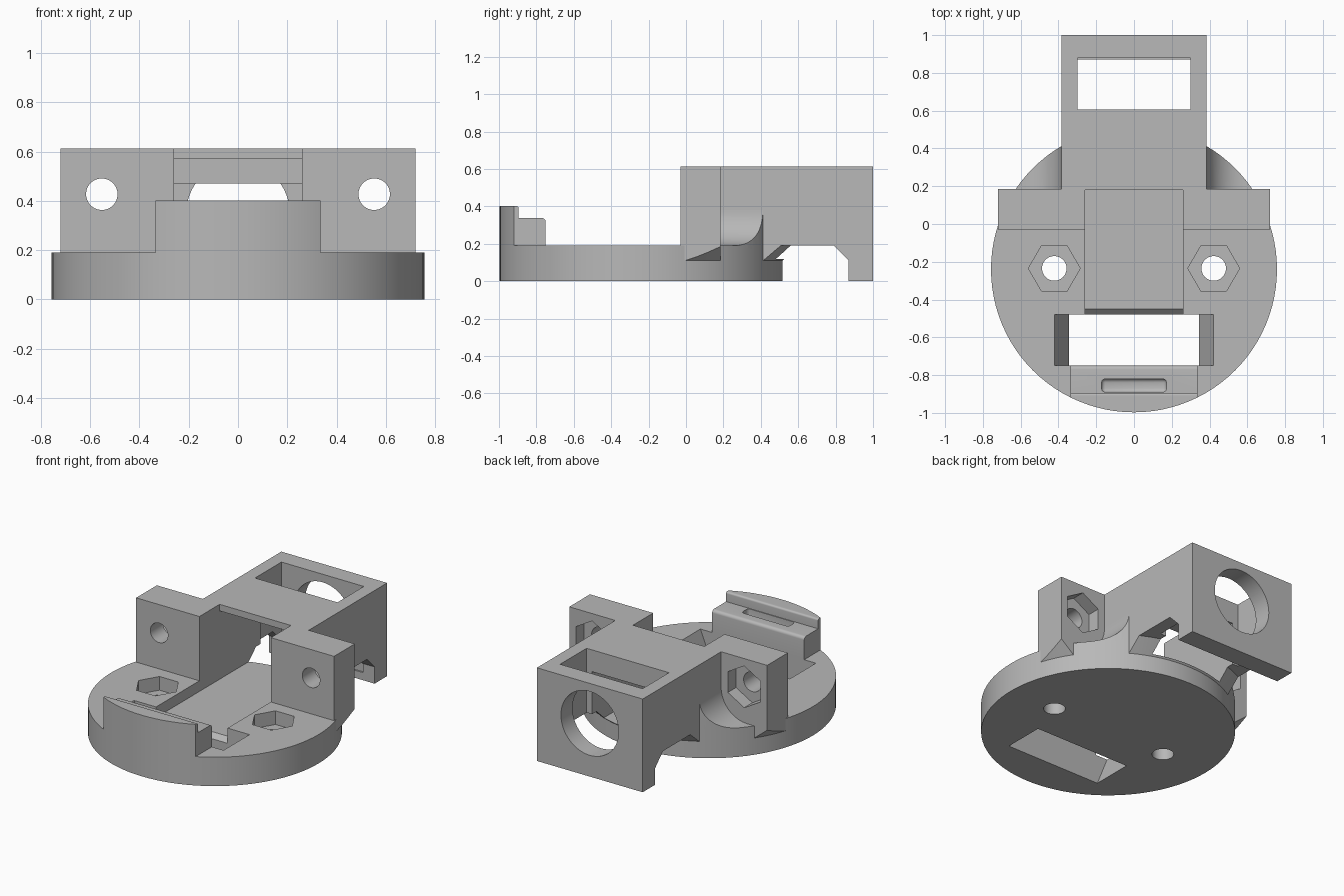
import bpy, bmesh, math
from mathutils import Matrix, Vector

if "Cube" in bpy.data.objects:
    bpy.data.objects.remove(bpy.data.objects["Cube"], do_unlink=True)

grey = bpy.data.materials.new("plain_grey")
grey.use_nodes = True
COLOUR = (0.48, 0.48, 0.48, 1)
grey.diffuse_color = COLOUR
grey.node_tree.nodes["Principled BSDF"].inputs["Base Color"].default_value = COLOUR

DISC_Y, DISC_R, DECK = -0.24, 0.757, 0.19
TOP = 0.613


def finish(name, bm):
    bmesh.ops.recalc_face_normals(bm, faces=bm.faces[:])
    mesh = bpy.data.meshes.new(name)
    bm.to_mesh(mesh)
    bm.free()
    mesh.materials.append(grey)
    ob = bpy.data.objects.new(name, mesh)
    bpy.context.collection.objects.link(ob)
    return ob


def box(name, x, y, z):
    bm = bmesh.new()
    bmesh.ops.create_cube(bm, size=1)
    for v in bm.verts:
        for i, (lo, hi) in enumerate((x, y, z)):
            v.co[i] = lo if v.co[i] < 0 else hi
    return finish(name, bm)


def cylinder(name, centre, r, depth, axis="Z", sides=96, r_top=None, turn=0):
    bm = bmesh.new()
    bmesh.ops.create_cone(bm, cap_ends=True, segments=sides, radius1=r,
                          radius2=r if r_top is None else r_top, depth=depth)
    m = Matrix.Rotation(math.radians(turn), 4, "Z")
    if axis == "Y":
        m = Matrix.Rotation(math.pi / 2, 4, "X") @ m
    bmesh.ops.transform(bm, matrix=Matrix.Translation(centre) @ m, verts=bm.verts)
    return finish(name, bm)


def prism(name, profile, axis, lo, hi):
    """Extrude a profile: (y, z) pairs along X, or (x, z) pairs along Y."""
    bm = bmesh.new()
    place = (lambda p, t: (t, *p)) if axis == "X" else (lambda p, t: (p[0], t, p[1]))
    face = bm.faces.new([bm.verts.new(place(p, lo)) for p in profile])
    new = bmesh.ops.extrude_face_region(bm, geom=[face])["geom"]
    step = Vector(place((0, 0), hi - lo))
    bmesh.ops.translate(bm, vec=step, verts=[v for v in new if isinstance(v, bmesh.types.BMVert)])
    return finish(name, bm)


def arc(cy, cz, r, start, end, n=6):
    angles = [math.radians(start + (end - start) * i / n) for i in range(n + 1)]
    return [(cy + r * math.cos(a), cz + r * math.sin(a)) for a in angles]


def combine(ob, cutters, operation="DIFFERENCE"):
    for cutter in cutters:
        mod = ob.modifiers.new("cut", "BOOLEAN")
        mod.object, mod.operation, mod.solver = cutter, operation, "EXACT"
        bpy.context.view_layer.objects.active = ob
        bpy.ops.object.modifier_apply(modifier=mod.name)


# Shared cutters
helpers = []


def helper(ob):
    ob.hide_render = True
    helpers.append(ob)
    return ob


disc_limit = helper(cylinder("disc_limit", (0, DISC_Y, 0.5), DISC_R, 2))
floor = 0.12
channel = helper(prism("channel_cutter", [
    (-0.48, floor - 0.03), (-0.45, floor), (0.61, floor), (0.61, 0.47), (0.53, 0.47),
    (0.53, 0.57), (0.18, 0.57), (0.18, 0.9), (-0.48, 0.9)], "X", -0.26, 0.26))
slot = helper(prism("slot_cutter", [(-0.34, -0.01), (0.34, -0.01), (0.42, DECK), (0.42, 0.2),
                                    (-0.42, 0.2), (-0.42, DECK)], "Y", -0.75, -0.48))
deck_cuts, arm_cuts = [channel, slot], [channel]
for s in (-1, 1):
    deck_cuts += [
        helper(cylinder("screw_cutter", (s * 0.422, -0.235, 0.1), 0.065, 0.5, sides=48)),
        helper(cylinder("nut_cutter", (s * 0.422, -0.235, 0.2), 0.137, 0.2, sides=6, turn=30))]
    arm_cuts += [
        helper(cylinder("bolt_cutter", (s * 0.553, 0.1, 0.427), 0.064, 0.6, "Y", 48)),
        helper(cylinder("bolt_nut_cutter", (s * 0.553, 0.2, 0.427), 0.137, 0.2, "Y", 6))]
# A six-sided cone starts with a point along Y; lay the deck pockets with points along X

# Round base
base = cylinder("base_disc", (0, DISC_Y, DECK / 2), DISC_R, DECK)
combine(base, deck_cuts)

# Stepped lip on the front edge, with a small pocket
lip = prism("front_lip", [(-1.05, DECK), (-0.75, DECK)]
            + arc(-0.77, 0.318, 0.02, 0, 90)
            + [(-0.895, 0.338)]
            + arc(-0.907, 0.39, 0.012, 0, 90)
            + [(-1.05, 0.402)], "X", -0.335, 0.335)
pocket = helper(box("pocket_cutter", (-0.172, 0.172), (-0.89, -0.82), (0.25, 0.36)))
bevel = pocket.modifiers.new("round", "BEVEL")
bevel.width, bevel.segments = 0.02, 3
combine(lip, [disc_limit, ], "INTERSECT")
combine(lip, [pocket])

# Upright side arms
arms = box("side_arms", (-0.72, 0.72), (-0.03, 0.185), (DECK, TOP))
combine(arms, arm_cuts)

# Rear housing with window and round opening
housing = prism("rear_housing", [
    (0.18, DECK), (0.79, DECK), (0.87, 0.11), (0.87, 0), (1, 0), (1, TOP), (0.18, TOP)],
    "X", -0.385, 0.385)
window = helper(box("window_cutter", (-0.3, 0.3), (0.605, 0.88), (0.05, 0.9)))
opening = helper(cylinder("opening_cutter", (0, 0.95, 0.35), 0.21, 0.3, "Y", 64))
combine(housing, [channel, window, opening])

# Flared supports below the overhanging arms and housing
for name, x, y in (("arm_support", 0.72, (-0.03, 0.185)), ("housing_support", 0.385, (0.18, 0.62))):
    flare = cylinder(name, (0, DISC_Y, 0.15), DISC_R, 0.08, r_top=0.84)
    area = helper(box("support_limit", (-x, x), y, (0, 1)))
    combine(flare, [area], "INTERSECT")
    combine(flare, [channel])

# Concave fillets behind the arms
for s, side in ((1, "left"), (-1, "right")):
    curve = arc(0.575, 0.38, 0.19, 270, 180, 16)
    profile = [(s * x, z) for x, z in [(0.36, 0.15), (0.575, 0.15)] + curve + [(0.36, 0.38)]]
    fillet = prism(side + "_fillet", profile, "Y", 0.17, 0.5)
    combine(fillet, [disc_limit], "INTERSECT")

for ob in helpers:
    bpy.data.objects.remove(ob, do_unlink=True)

# Smooth curved faces, keep hard edges
bpy.ops.object.select_all(action="DESELECT")
for ob in bpy.context.collection.objects:
    if ob.type == "MESH":
        ob.select_set(True)
        bpy.context.view_layer.objects.active = ob
bpy.ops.object.shade_smooth_by_angle(angle=math.radians(30))
